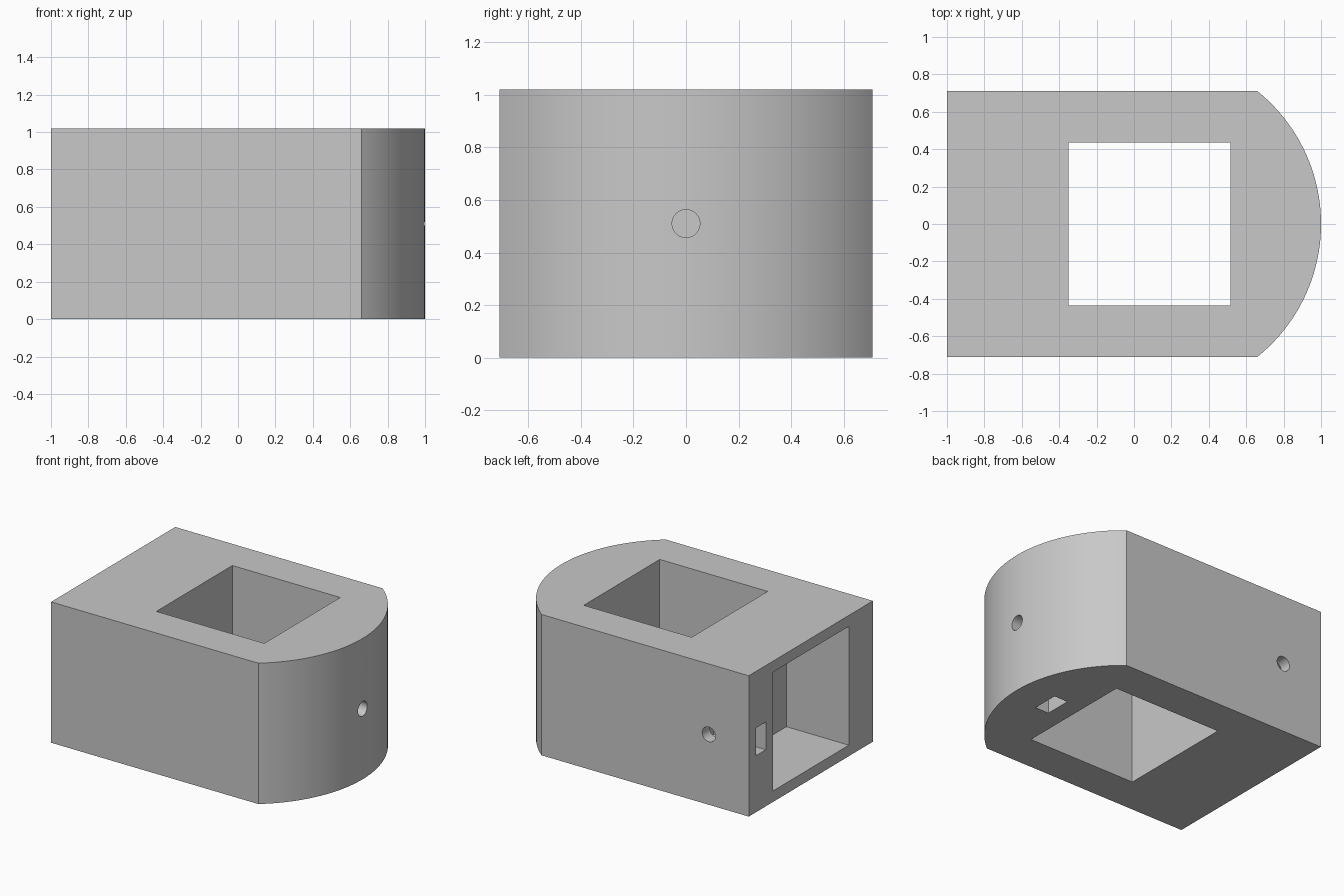
import bpy, bmesh, math
from mathutils import Matrix, Vector

if "Cube" in bpy.data.objects:
    bpy.data.objects.remove(bpy.data.objects["Cube"], do_unlink=True)

HALF_Y, HEIGHT, ARC_START = 0.71, 1.02, 0.66
MID = HEIGHT / 2
OPENING = 0.435   # half width of the square openings
BORE = 0.053      # screw hole radius

grey = bpy.data.materials.new("light_grey")
grey.use_nodes = True
grey.diffuse_color = (0.58, 0.58, 0.58, 1)
grey.node_tree.nodes["Principled BSDF"].inputs["Base Color"].default_value = (0.58, 0.58, 0.58, 1)


def to_object(name, bm):
    bmesh.ops.recalc_face_normals(bm, faces=bm.faces[:])
    mesh = bpy.data.meshes.new(name)
    bm.to_mesh(mesh)
    bm.free()
    mesh.materials.append(grey)
    obj = bpy.data.objects.new(name, mesh)
    bpy.context.collection.objects.link(obj)
    return obj


def box(name, low, high):
    low, high = Vector(low), Vector(high)
    bm = bmesh.new()
    matrix = Matrix.Translation((low + high) / 2) @ Matrix.Diagonal((*(high - low), 1))
    bmesh.ops.create_cube(bm, size=1, matrix=matrix)
    return to_object(name, bm)


def bore(name, centre, axis, length):
    bm = bmesh.new()
    turn = Vector((0, 0, 1)).rotation_difference(Vector(axis)).to_matrix().to_4x4()
    bmesh.ops.create_cone(bm, cap_ends=True, segments=48, radius1=BORE, radius2=BORE,
                          depth=length, matrix=Matrix.Translation(centre) @ turn)
    return to_object(name, bm)


# Block outline: square back end and an arc at the other end
sagitta = 1 - ARC_START
radius = (HALF_Y ** 2 + sagitta ** 2) / (2 * sagitta)
half_angle = math.asin(HALF_Y / radius)
steps = 80
outline = [(-1, HALF_Y), (-1, -HALF_Y)]
for i in range(steps + 1):
    a = half_angle * (2 * i / steps - 1)
    outline.append((1 - radius + radius * math.cos(a), radius * math.sin(a)))

bm = bmesh.new()
base = bm.faces.new([bm.verts.new((x, y, 0)) for x, y in outline])
top = bmesh.ops.extrude_face_region(bm, geom=[base])
bmesh.ops.translate(bm, vec=(0, 0, HEIGHT),
                    verts=[v for v in top["geom"] if isinstance(v, bmesh.types.BMVert)])
body = to_object("housing_block", bm)

cutters = [
    # Vertical shaft and blind end pocket
    box("shaft_cutter", (-0.35, -OPENING, -0.1), (0.515, OPENING, HEIGHT + 0.1)),
    box("pocket_cutter", (-1.1, -OPENING, MID - OPENING + 0.005),
        (-0.5, OPENING, MID + OPENING - 0.005)),
    # Nut slots in the end face and underside
    box("end_slot_cutter", (-1.1, 0.515, MID - 0.1), (-0.58, 0.625, MID + 0.1)),
    box("base_slot_cutter", (0.65, -0.097, -0.1), (0.76, 0.097, MID + 0.1)),
    # Screw holes crossing the slots
    bore("side_bore_cutter", (-0.68, 0.6, MID), (0, 1, 0), 0.6),
    bore("arc_bore_cutter", (0.75, 0, MID), (1, 0, 0), 0.7),
]
for cutter in cutters:
    mod = body.modifiers.new(cutter.name, 'BOOLEAN')
    mod.operation = 'DIFFERENCE'
    mod.solver = 'EXACT'
    mod.object = cutter
    cutter.hide_render = True

# Bake the cuts and discard the cutters
bpy.context.view_layer.update()
graph = bpy.context.evaluated_depsgraph_get()
body.data = bpy.data.meshes.new_from_object(body.evaluated_get(graph))
body.modifiers.clear()
for cutter in cutters:
    bpy.data.objects.remove(cutter, do_unlink=True)

bpy.ops.object.select_all(action='DESELECT')
body.select_set(True)
bpy.context.view_layer.objects.active = body
bpy.ops.object.shade_smooth_by_angle(angle=math.radians(30))
